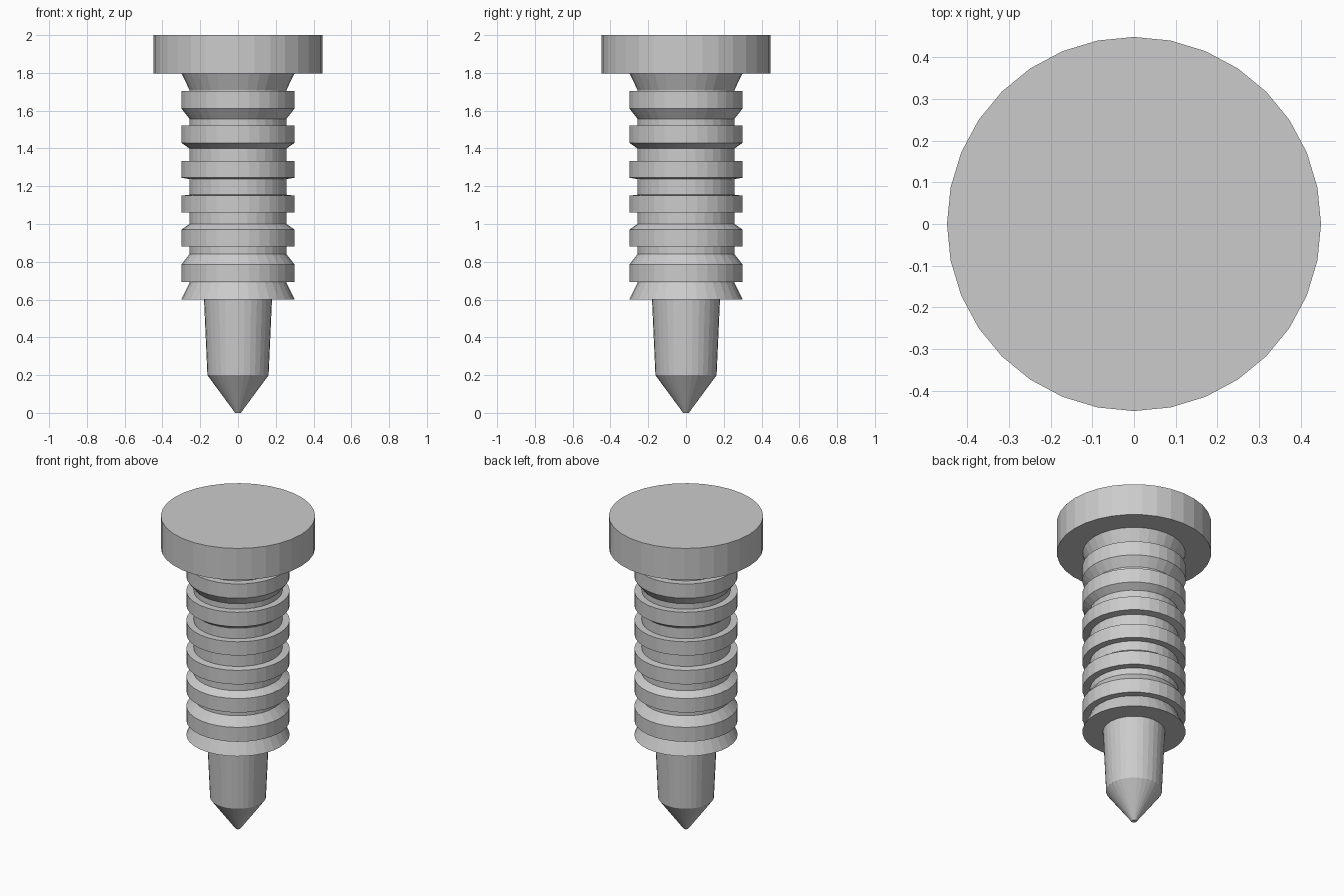
import bpy
import math

if "Cube" in bpy.data.objects:
    bpy.data.objects.remove(bpy.data.objects["Cube"])

SIDES = 32
R_RING, R_CORE = 0.30, 0.257

grey = bpy.data.materials.new("plain grey")
grey.diffuse_color = (0.6, 0.6, 0.6, 1)
grey.use_nodes = True
grey.node_tree.nodes["Principled BSDF"].inputs["Base Color"].default_value = grey.diffuse_color


def lathe(name, profile):
    """Closed solid of revolution from (radius, z) points, listed bottom to top."""
    verts, faces = [], []
    for r, z in profile:
        for i in range(SIDES):
            a = 2 * math.pi * i / SIDES
            verts.append((r * math.cos(a), r * math.sin(a), z))
    for k in range(len(profile) - 1):
        for i in range(SIDES):
            j = (i + 1) % SIDES
            lo, hi = k * SIDES, (k + 1) * SIDES
            faces.append((lo + i, lo + j, hi + j, hi + i))
    faces.append(tuple(reversed(range(SIDES))))
    last = (len(profile) - 1) * SIDES
    faces.append(tuple(range(last, last + SIDES)))
    mesh = bpy.data.meshes.new(name)
    mesh.from_pydata(verts, [], faces)
    mesh.materials.append(grey)
    obj = bpy.data.objects.new(name, mesh)
    bpy.context.collection.objects.link(obj)
    return obj


# Pointed tip
lathe("pointed_tip", [(0.015, 0), (0.162, 0.2), (0.18, 0.6)])

# Ribbed shank: each rib is (core end below, rib bottom, rib top, core start above)
ribs = [
    (0.693, 0.693, 0.785, 0.84),
    (0.88, 0.88, 0.97, 1.0),
    (1.06, 1.06, 1.15, 1.155),
    (1.238, 1.245, 1.333, 1.333),
    (1.40, 1.43, 1.522, 1.522),
    (1.557, 1.612, 1.703, 1.703),
]
shank = [(R_RING, 0.6), (R_CORE, 0.688)]
for core_end, bottom, top, core_start in ribs:
    shank += [(R_CORE, core_end), (R_RING, bottom),
              (R_RING, top), (R_CORE, core_start)]
shank += [(R_CORE, 1.71), (R_RING, 1.8)]
lathe("ribbed_shank", shank)

# Flat disc head
lathe("head", [(0.448, 1.797), (0.448, 2.0)])
